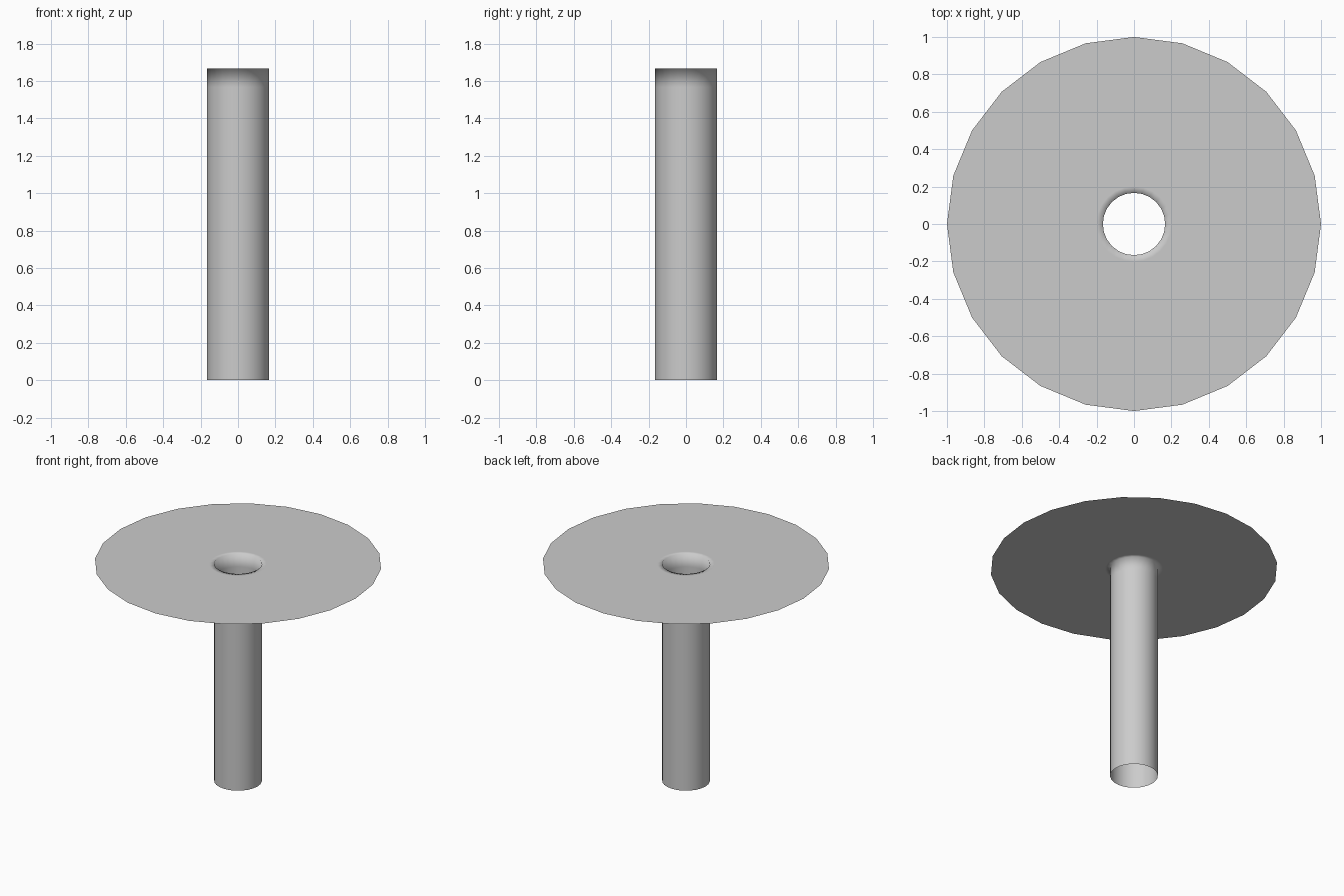
import bpy, bmesh
from math import cos, sin, tau

if "Cube" in bpy.data.objects:
    bpy.data.objects.remove(bpy.data.objects["Cube"])

SIDES = 24
R, H = 1 / 6, 5 / 3   # tube radius and height

# Profile (radius, z): open tube wall, then flat flange; support rings keep the soft rim tight
profile = [(R, 0), (R, H - 0.1), (R, H), (R + 0.035, H), (1, H)]

# Revolve the profile into one single-walled surface
bm = bmesh.new()
rings = [[bm.verts.new((r * cos(tau * i / SIDES), r * sin(tau * i / SIDES), z))
          for i in range(SIDES)] for r, z in profile]
for low, high in zip(rings, rings[1:]):
    for i in range(SIDES):
        j = (i + 1) % SIDES
        # Wound so the flange faces up and the tube wall faces its bore
        face = bm.faces.new((low[i], high[i], high[j], low[j]))
        face.smooth = True

mesh = bpy.data.meshes.new("flanged_tube")
bm.to_mesh(mesh)
bm.free()
tube = bpy.data.objects.new("flanged_tube", mesh)
bpy.context.collection.objects.link(tube)
